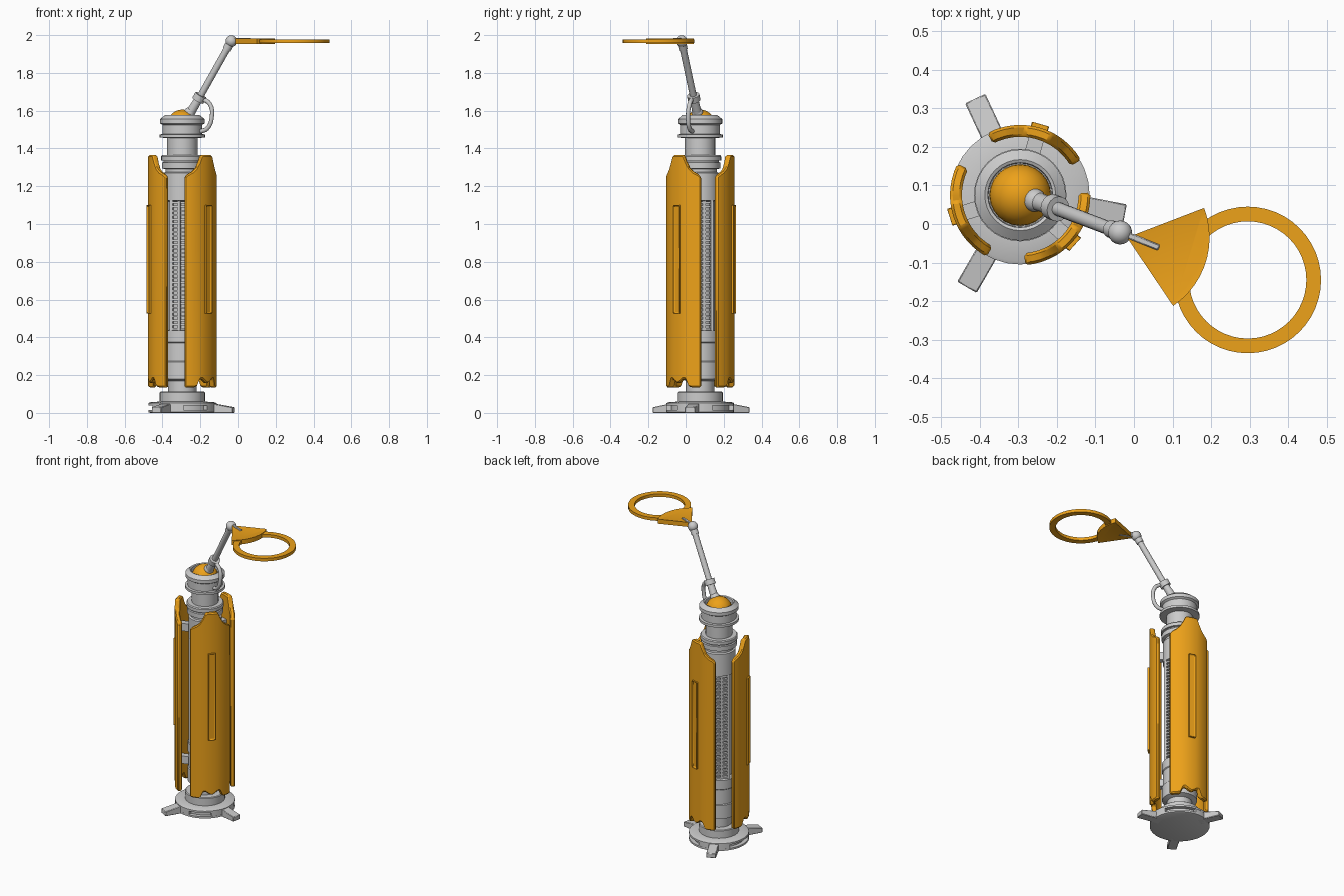
import bpy, bmesh
from math import sin, cos, radians, pi
from mathutils import Vector, Matrix

if "Cube" in bpy.data.objects:
    bpy.data.objects.remove(bpy.data.objects["Cube"])

CX, CY = -0.295, 0.075              # axis of the column
GAPS = (15, 136, 258)               # openings between the shells
SHELLS = (74, 197.5, 318)
FEET = (115, 240, -11)

orange = bpy.data.materials.new("orange")
orange.diffuse_color = (0.85, 0.36, 0.01, 1)
orange.use_nodes = True
orange.node_tree.nodes["Principled BSDF"].inputs["Base Color"].default_value = orange.diffuse_color


def finish(bm, name, mat=None, bevel=0, angle=35):
    bmesh.ops.recalc_face_normals(bm, faces=bm.faces)
    me = bpy.data.meshes.new(name)
    bm.to_mesh(me)
    bm.free()
    ob = bpy.data.objects.new(name, me)
    bpy.context.collection.objects.link(ob)
    if mat:
        me.materials.append(mat)
    bpy.ops.object.select_all(action='DESELECT')
    ob.select_set(True)
    bpy.context.view_layer.objects.active = ob
    bpy.ops.object.shade_smooth_by_angle(angle=radians(angle))
    if bevel:
        m = ob.modifiers.new("bevel", 'BEVEL')
        m.width, m.segments, m.limit_method = bevel, 1, 'ANGLE'
        m.angle_limit = radians(40)
    return ob


def lathe(name, profile, center=(CX, CY), n=32, closed=False, mat=None):
    bm = bmesh.new()
    rings = [[bm.verts.new((center[0] + r * cos(2 * pi * i / n),
                            center[1] + r * sin(2 * pi * i / n), z)) for i in range(n)]
             for r, z in profile]
    pairs = list(zip(rings, rings[1:])) + ([(rings[-1], rings[0])] if closed else [])
    for a, b in pairs:
        for i in range(n):
            j = (i + 1) % n
            bm.faces.new((a[i], a[j], b[j], b[i]))
    if not closed:
        bm.faces.new(rings[0])
        bm.faces.new(rings[-1])
    return finish(bm, name, mat)


def arc_plate(name, center_angle, samples, r0, r1, mat=None, bevel=0):
    """Curved plate; samples are (angle, bottom z, top z)."""
    bm = bmesh.new()
    cols = []
    for t, zb, zt in samples:
        a = radians(center_angle + t)
        cols.append([bm.verts.new((CX + r * cos(a), CY + r * sin(a), z))
                     for r, z in ((r0, zb), (r1, zb), (r1, zt), (r0, zt))])
    for a, b in zip(cols, cols[1:]):
        for k in range(4):
            m = (k + 1) % 4
            bm.faces.new((a[k], a[m], b[m], b[k]))
    bm.faces.new(cols[0])
    bm.faces.new(cols[-1])
    return finish(bm, name, mat, bevel)


def add_box(bm, angle, r0, r1, t0, t1, z0, z1):
    """Box placed radially around the column axis."""
    m = (Matrix.Translation((CX, CY, 0)) @ Matrix.Rotation(radians(angle), 4, 'Z')
         @ Matrix.Translation(((r0 + r1) / 2, (t0 + t1) / 2, (z0 + z1) / 2))
         @ Matrix.Diagonal((r1 - r0, t1 - t0, z1 - z0, 1)))
    return bmesh.ops.create_cube(bm, size=1, matrix=m)['verts']


def rod(name, p, q, r, r2=None, n=16):
    p, q = Vector(p), Vector(q)
    bm = bmesh.new()
    m = Matrix.Translation((p + q) / 2) @ (q - p).to_track_quat('Z', 'Y').to_matrix().to_4x4()
    bmesh.ops.create_cone(bm, cap_ends=True, segments=n, radius1=r, radius2=r2 or r,
                          depth=(q - p).length, matrix=m)
    return finish(bm, name)


def ball(name, c, r, mat=None):
    bm = bmesh.new()
    bmesh.ops.create_uvsphere(bm, u_segments=24, v_segments=14, radius=r,
                              matrix=Matrix.Translation(c))
    return finish(bm, name, mat)


# Base disc with grooved rim, and collar
lathe("base", [(0.17, 0), (0.18, 0.004), (0.18, 0.016), (0.155, 0.016), (0.155, 0.04),
               (0.18, 0.04), (0.18, 0.052), (0.172, 0.056), (0.12, 0.06),
               (0.12, 0.108), (0.115, 0.112)])

# Feet with the solid rim sections around them
for i, a in enumerate(FEET):
    arc_plate(f"rim_block_{i}", a, [(t, 0.005, 0.05) for t in range(-32, 33, 8)], 0.14, 0.179)
    bm = bmesh.new()
    vs = add_box(bm, a, 0.13, 0.276, -0.029, 0.029, 0, 0.056)
    for v in vs:
        if v.co.z > 0.03 and (v.co.xy - Vector((CX, CY))).length > 0.2:
            v.co.z = 0.03
    finish(bm, f"foot_{i}", bevel=0.003)

# Central column
lathe("column", [(0.075, 0.10), (0.075, 0.17), (0.105, 0.18), (0.105, 0.27), (0.1, 0.275),
                 (0.1, 0.37), (0.105, 0.375), (0.105, 0.435), (0.075, 0.44), (0.075, 1.12),
                 (0.1, 1.125), (0.1, 1.27), (0.09, 1.275), (0.09, 1.29), (0.108, 1.295),
                 (0.108, 1.325), (0.1, 1.328), (0.1, 1.335), (0.112, 1.337), (0.112, 1.358),
                 (0.107, 1.364), (0.08, 1.364), (0.08, 1.47)])

# Perforated grilles facing the openings
for i, a in enumerate(GAPS):
    bm = bmesh.new()
    for t in (-0.042, 0, 0.042):
        add_box(bm, a, 0.055, 0.09, t - 0.008, t + 0.008, 0.435, 1.125)
    for k in range(31):
        z = 0.445 + k * 0.0223
        add_box(bm, a, 0.055, 0.088, -0.042, 0.042, z - 0.005, z + 0.005)
    finish(bm, f"grille_{i}")

# Outer shells: crown top, notched bottom, framed slot and inner brackets
half = [(0, 0.155, 1.365), (6, 0.165, 1.365), (12, 0.18, 1.365), (17, 0.178, 1.33),
        (23, 0.137, 1.298), (30, 0.135, 1.278), (37, 0.135, 1.267), (44, 0.135, 1.25)]
samples = [(-t, b, c) for t, b, c in reversed(half[1:])] + half
for i, a in enumerate(SHELLS):
    arc_plate(f"shell_{i}", a, samples, 0.151, 0.182, orange, 0.007)
    bm = bmesh.new()
    add_box(bm, a, 0.165, 0.193, -0.023, 0.023, 0.525, 1.1)
    bm.normal_update()
    d = Vector((cos(radians(a)), sin(radians(a)), 0))
    face = max(bm.faces, key=lambda f: f.normal.dot(d))
    bmesh.ops.inset_region(bm, faces=[face], thickness=0.011, depth=-0.009)
    finish(bm, f"slot_frame_{i}", orange, 0.002)
    bm = bmesh.new()
    for z in (0.3, 1.18):
        add_box(bm, a, 0.08, 0.155, -0.02, 0.02, z - 0.025, z + 0.025)
    finish(bm, f"bracket_{i}")

# Head and dome
lathe("head", [(0.08, 1.455), (0.12, 1.458), (0.12, 1.474), (0.105, 1.476), (0.105, 1.525),
               (0.118, 1.533), (0.118, 1.555), (0.092, 1.576), (0.084, 1.572),
               (0.082, 1.53)])
ball("dome", (CX, CY, 1.526), 0.08, orange)

# Jointed arm
low, mid, tip = Vector((-0.258, 0.062, 1.58)), Vector((-0.205, 0.042, 1.668)), Vector((-0.036, -0.022, 1.968))
u = (tip - low).normalized()
ball("arm_socket", low + Vector((0, 0, 0.008)), 0.03)
rod("arm_lower", low, mid, 0.025, 0.021)
rod("arm_collar", mid - u * 0.017, mid + u * 0.017, 0.033)
rod("arm_upper", mid, tip, 0.018)
rod("arm_end_sleeve", tip - u * 0.05, tip, 0.023)
ball("arm_tip_joint", tip, 0.031)

# Cable looping from the collar to the head
cu = bpy.data.curves.new("cable", 'CURVE')
cu.dimensions, cu.bevel_depth, cu.bevel_resolution = '3D', 0.012, 2
sp = cu.splines.new('BEZIER')
pts = [(-0.195, 0.035, 1.665), (-0.15, 0.02, 1.635), (-0.14, 0.012, 1.565), (-0.165, 0.02, 1.505), (-0.2, 0.035, 1.49)]
sp.bezier_points.add(len(pts) - 1)
for bp, p in zip(sp.bezier_points, pts):
    bp.co = p
    bp.handle_left_type = bp.handle_right_type = 'AUTO'
cu.resolution_u = 6
bpy.context.collection.objects.link(bpy.data.objects.new("cable", cu))

# Tongue holding the plate
bm = bmesh.new()
d = Vector((0.06, -0.06, 1.97)) - tip
m = (Matrix.Translation((0.014, -0.041, 1.97)) @ Matrix.Rotation(radians(-22), 4, 'Z')
     @ Matrix.Diagonal((0.11, 0.016, 0.032, 1)))
bmesh.ops.create_cube(bm, size=1, matrix=m)
finish(bm, "tongue", bevel=0.003)

# Fan-shaped plate, recessed on both faces
bm = bmesh.new()
apex = (-0.018, -0.035)
outline = [apex] + [(apex[0] + 0.214 * cos(radians(t)), apex[1] + 0.214 * sin(radians(t)))
                    for t in range(-56, 22, 7)]
face = bm.faces.new([bm.verts.new((x, y, 1.952)) for x, y in outline])
ext = bmesh.ops.extrude_face_region(bm, geom=[face])['geom']
bmesh.ops.translate(bm, vec=(0, 0, 0.03), verts=[v for v in ext if isinstance(v, bmesh.types.BMVert)])
bmesh.ops.recalc_face_normals(bm, faces=bm.faces)
caps = [f for f in bm.faces if abs(f.normal.z) > 0.9]
bmesh.ops.inset_individual(bm, faces=caps, thickness=0.016, depth=0)
for f in caps:
    for v in f.verts:
        v.co.z += 0.004 if v.co.z < 1.967 else -0.003
finish(bm, "fan_plate", orange)

# Ring
lathe("ring", [(0.152, 1.957), (0.19, 1.957), (0.19, 1.977), (0.152, 1.977)],
      center=(0.295, -0.145), n=48, closed=True, mat=orange)
